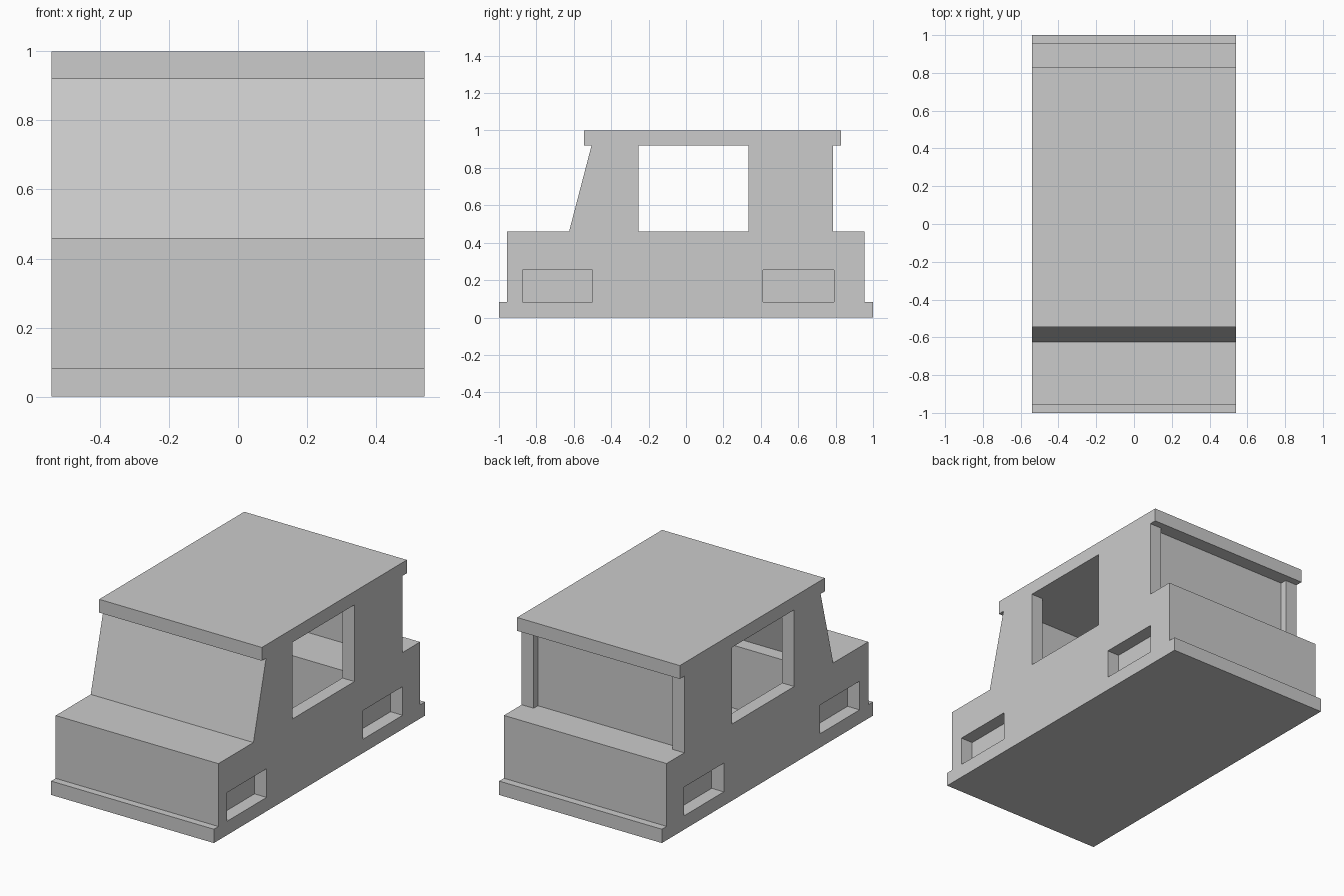
import bpy
import bmesh

if "Cube" in bpy.data.objects:
    bpy.data.objects.remove(bpy.data.objects["Cube"])

HALF = 0.54            # half of the body width
INNER = 0.46           # inside face of the side walls
FLOOR, BELT, HEAD = 0.083, 0.46, 0.92   # floor top, belt line, roof underside

grey = bpy.data.materials.new("plain_grey")
grey.diffuse_color = (0.6, 0.6, 0.6, 1.0)
grey.use_nodes = True
grey.node_tree.nodes["Principled BSDF"].inputs["Base Color"].default_value = grey.diffuse_color


def extrude_profile(name, points, x0, x1):
    """Extrude a side profile of (y, z) points from x0 to x1."""
    bm = bmesh.new()
    face = bm.faces.new([bm.verts.new((x0, y, z)) for y, z in points])
    new = bmesh.ops.extrude_face_region(bm, geom=[face])["geom"]
    verts = [v for v in new if isinstance(v, bmesh.types.BMVert)]
    bmesh.ops.translate(bm, vec=(x1 - x0, 0, 0), verts=verts)
    bmesh.ops.recalc_face_normals(bm, faces=bm.faces)
    mesh = bpy.data.meshes.new(name)
    bm.to_mesh(mesh)
    bm.free()
    mesh.materials.append(grey)
    obj = bpy.data.objects.new(name, mesh)
    bpy.context.collection.objects.link(obj)
    return obj


def slab(name, y0, y1, z0, z1, half):
    return extrude_profile(name, [(y0, z0), (y1, z0), (y1, z1), (y0, z1)], -half, half)


# Floor plate, whose ends form the bumpers, and overhanging roof
slab("floor_plate", -1.0, 1.0, 0.0, FLOOR, HALF)
slab("roof", -0.545, 0.83, HEAD, 1.0, HALF)

# Side walls with wheel notches below and a window opening above
WELL = 0.255
wall = [
    (-0.957, FLOOR), (-0.875, FLOOR), (-0.875, WELL), (-0.5, WELL), (-0.5, FLOOR),
    (0.413, FLOOR), (0.413, WELL), (0.79, WELL), (0.79, FLOOR), (0.955, FLOOR),
    (0.955, BELT), (0.787, BELT), (0.787, HEAD), (0.333, HEAD), (0.333, BELT),
    (-0.255, BELT), (-0.255, HEAD), (-0.505, HEAD), (-0.625, BELT), (-0.957, BELT),
]
extrude_profile("right_wall", wall, INNER, HALF)
extrude_profile("left_wall", wall, -HALF, -INNER)

# Solid hood and rear blocks between the walls
slab("hood_block", -0.957, -0.5, FLOOR, BELT, INNER)
slab("rear_block", 0.413, 0.955, FLOOR, BELT, INNER)

# Sloped windshield panel flush with the walls, and recessed rear panel
extrude_profile("windshield",
                [(-0.625, BELT), (-0.583, BELT), (-0.463, HEAD), (-0.505, HEAD)],
                -INNER, INNER)
slab("rear_panel", 0.705, 0.747, BELT, HEAD, INNER)
